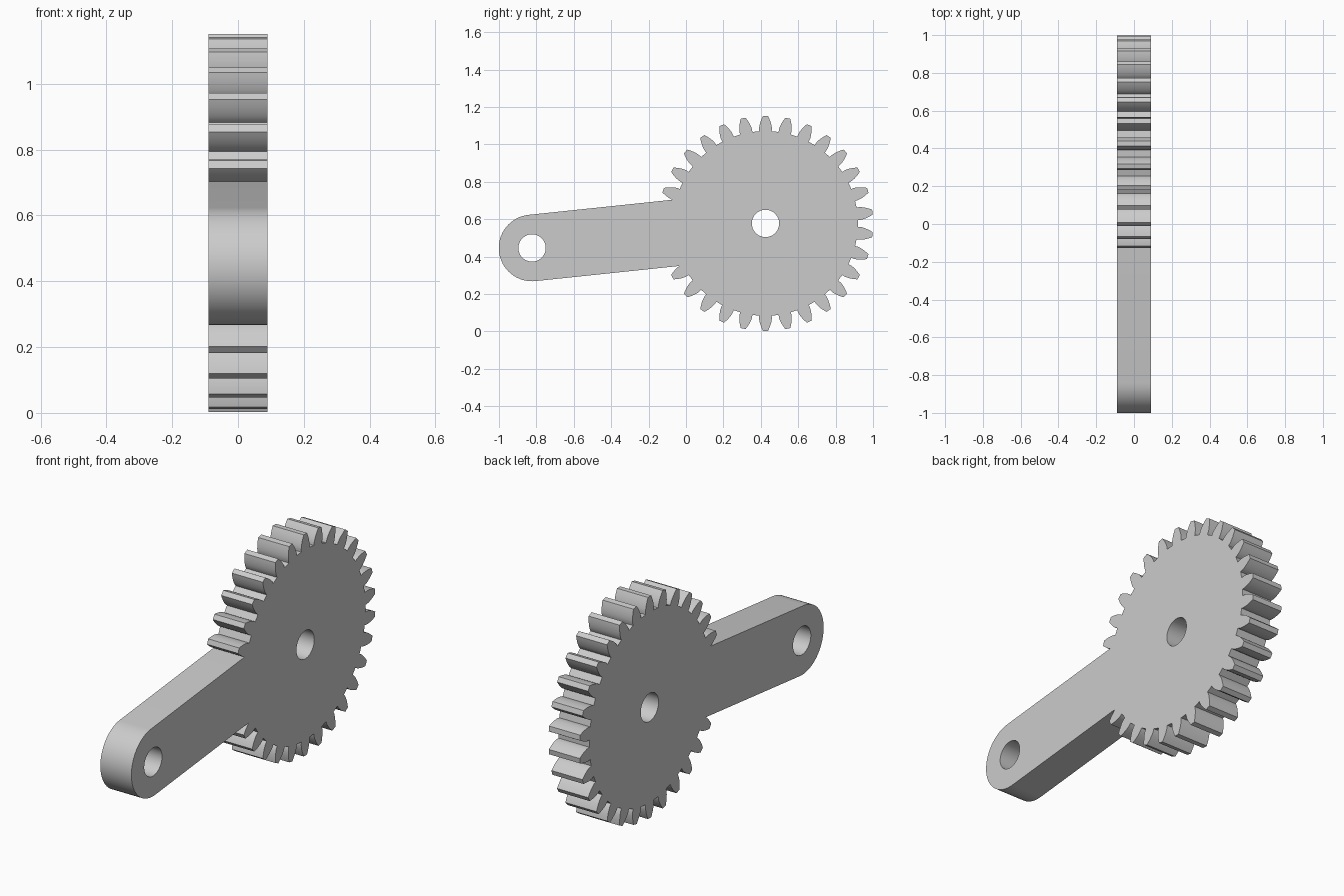
import bpy
import bmesh
from math import pi, cos, sin, tan, acos, radians
from mathutils import Vector, Matrix

cube = bpy.data.objects.get("Cube")
if cube:
    bpy.data.objects.remove(cube)

TEETH, TIP_R = 30, 0.575
MODULE = TIP_R / (TEETH / 2 + 1)
PITCH_R = MODULE * TEETH / 2
ROOT_R = PITCH_R - 1.25 * MODULE
PRESSURE = radians(20)
BASE_R = PITCH_R * cos(PRESSURE)
ARM_LENGTH, ARM_R, HOLE_R = 1.255, 0.178, 0.073
HALF_THICK, TILT = 0.089, radians(6)
CENTRE = Vector((0.425, 0.577))


def polar(radius, angle):
    return Vector((radius * cos(angle), radius * sin(angle)))


def involute(angle):
    return tan(angle) - angle


def flank():
    """Radius and half angle pairs up one involute tooth side."""
    half = pi / (2 * TEETH) + involute(PRESSURE)
    pairs = [(ROOT_R, half)]
    for i in range(9):
        r = BASE_R + (TIP_R - BASE_R) * i / 8
        pairs.append((r, half - involute(acos(min(1, BASE_R / r)))))
    return pairs


def tooth(angle):
    side = flank()
    return ([polar(r, angle - a) for r, a in side]
            + [polar(r, angle + a) for r, a in reversed(side)])


def trim_to_arm(points):
    """Drop leading points inside the arm and start on its edge."""
    for i, (a, b) in enumerate(zip(points, points[1:])):
        if abs(a.y) < ARM_R <= abs(b.y):
            t = (ARM_R - abs(a.y)) / (abs(b.y) - abs(a.y))
            return [a.lerp(b, t)] + points[i + 1:]
    return points


# Toothed rim, leaving out the three teeth where the arm joins
outline = []
for k in range(-TEETH // 2 + 2, TEETH // 2 - 1):
    outline += tooth(2 * pi * k / TEETH)
outline = trim_to_arm(outline)
outline = trim_to_arm(outline[::-1])[::-1]

# Rounded end of the arm
arm_end = Vector((-ARM_LENGTH, 0))
outline += [arm_end + polar(ARM_R, pi / 2 + pi * i / 32) for i in range(33)]


def circle(centre):
    return [centre + polar(HOLE_R, 2 * pi * i / 48) for i in range(48)]


# Filled profile with both pin holes, given its thickness
curve = bpy.data.curves.new("gear_arm_profile", 'CURVE')
curve.dimensions = '2D'
curve.fill_mode = 'BOTH'
curve.extrude = HALF_THICK
turn = Matrix.Rotation(TILT, 2)
for loop in (outline, circle(Vector((0, 0))), circle(arm_end)):
    spline = curve.splines.new('POLY')
    spline.points.add(len(loop) - 1)
    for point, p in zip(spline.points, loop):
        q = turn @ p + CENTRE
        point.co = (q.x, q.y, 0, 1)
    spline.use_cyclic_u = True

profile = bpy.data.objects.new("gear_arm_profile", curve)
bpy.context.collection.objects.link(profile)
bpy.context.view_layer.update()
graph = bpy.context.evaluated_depsgraph_get()
mesh = bpy.data.meshes.new_from_object(profile.evaluated_get(graph))
bpy.data.objects.remove(profile)

# Stand the plate upright and weld the caps to the walls
bm = bmesh.new()
bm.from_mesh(mesh)
upright = Matrix.Rotation(pi / 2, 4, 'Z') @ Matrix.Rotation(pi / 2, 4, 'X')
bmesh.ops.transform(bm, matrix=upright, verts=bm.verts)
bmesh.ops.remove_doubles(bm, verts=bm.verts, dist=0.0001)
bmesh.ops.recalc_face_normals(bm, faces=bm.faces)
bm.to_mesh(mesh)
bm.free()
mesh.name = "gear_arm"

# Plain grey metal
grey = bpy.data.materials.new("plain_grey")
grey.use_nodes = True
colour = (0.6, 0.6, 0.6, 1)
grey.diffuse_color = colour
grey.node_tree.nodes["Principled BSDF"].inputs["Base Color"].default_value = colour
mesh.materials.clear()
mesh.materials.append(grey)

gear_arm = bpy.data.objects.new("gear_arm", mesh)
bpy.context.collection.objects.link(gear_arm)
bpy.ops.object.select_all(action='DESELECT')
gear_arm.select_set(True)
bpy.context.view_layer.objects.active = gear_arm
bpy.ops.object.shade_smooth_by_angle(angle=radians(30))
